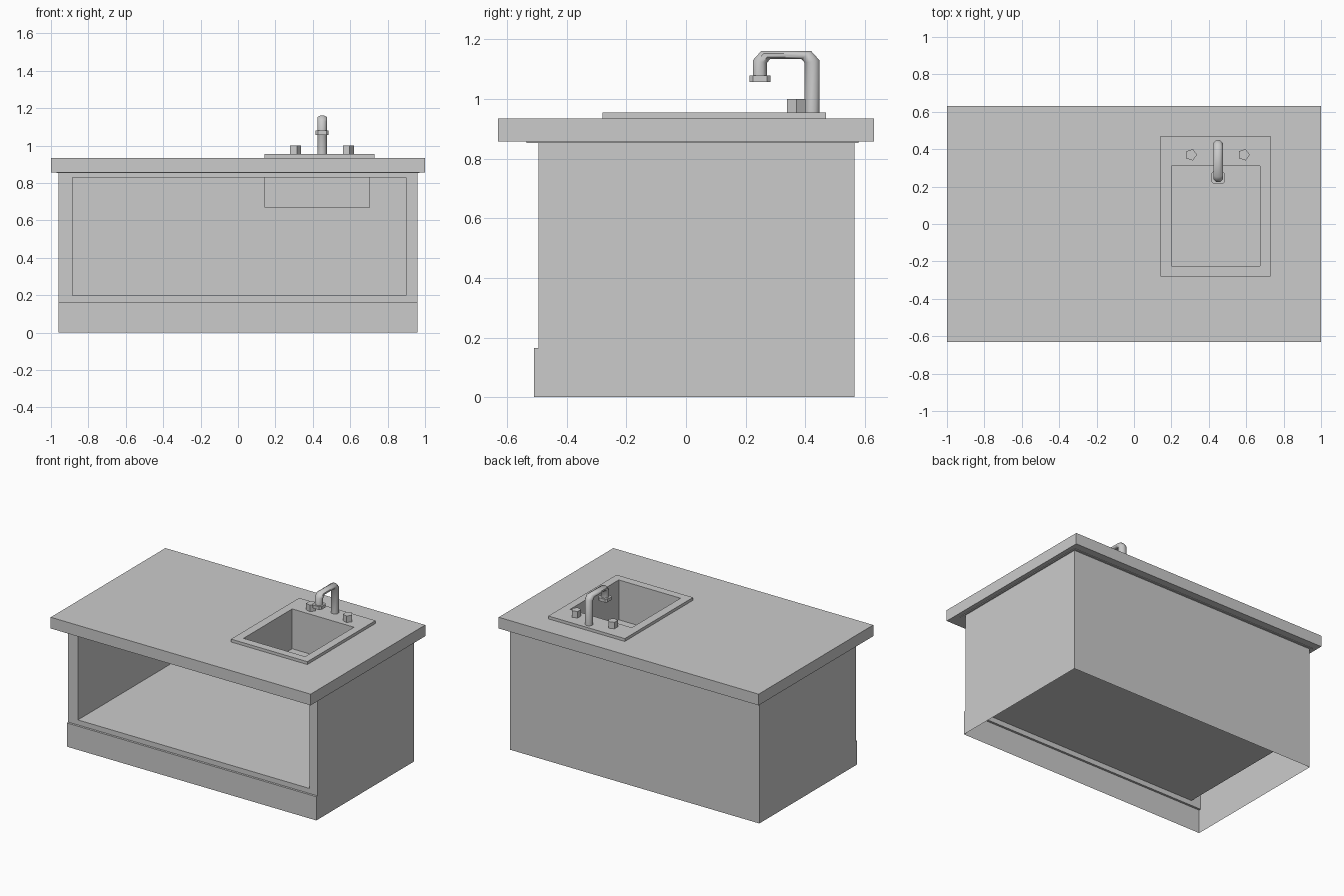
import bpy, bmesh, math
from mathutils import Vector

if "Cube" in bpy.data.objects:
    bpy.data.objects.remove(bpy.data.objects["Cube"])


def make(name, verts, faces, smooth=False):
    me = bpy.data.meshes.new(name)
    me.from_pydata(verts, [], faces)
    bm = bmesh.new()
    bm.from_mesh(me)
    bmesh.ops.recalc_face_normals(bm, faces=bm.faces)
    bm.to_mesh(me)
    bm.free()
    ob = bpy.data.objects.new(name, me)
    bpy.context.collection.objects.link(ob)
    if smooth:
        bpy.ops.object.select_all(action='DESELECT')
        ob.select_set(True)
        bpy.context.view_layer.objects.active = ob
        bpy.ops.object.shade_smooth_by_angle(angle=math.radians(50))
    return ob


def rect(r, z):
    x0, x1, y0, y1 = r
    return [(x0, y0, z), (x1, y0, z), (x1, y1, z), (x0, y1, z)]


def prism(name, ring, z0, z1):
    """Closed prism over a list of (x, y) points."""
    n = len(ring)
    verts = [(x, y, z) for z in (z0, z1) for x, y in ring]
    faces = [(i, (i + 1) % n, n + (i + 1) % n, n + i) for i in range(n)]
    return make(name, verts, faces + [tuple(range(n)), tuple(range(n, 2 * n))])


def frame(name, outer, hole, z0, z1):
    """Flat slab with a rectangular hole."""
    v = rect(outer, z0) + rect(hole, z0) + rect(hole, z1) + rect(outer, z1)
    faces = []
    for k in range(4):
        a, b = k * 4, (k + 1) % 4 * 4
        faces += [(a + i, a + (i + 1) % 4, b + (i + 1) % 4, b + i) for i in range(4)]
    return make(name, v, faces)


def polygon(cx, cy, r, n, start=0.0):
    return [(cx + r * math.cos(start + math.tau * i / n),
             cy + r * math.sin(start + math.tau * i / n)) for i in range(n)]


def chamfered(x0, x1, y0, y1, c):
    return [(x0 + c, y0), (x1 - c, y0), (x1, y0 + c), (x1, y1 - c),
            (x1 - c, y1), (x0 + c, y1), (x0, y1 - c), (x0, y0 + c)]


BOWL = (0.20, 0.675, -0.225, 0.31)
SHELL = (0.142, 0.705, -0.27, 0.34)

# Worktop, thin plate below it
frame("worktop", (-1, 1, -0.63, 0.63), SHELL, 0.857, 0.935)
frame("worktop_support", (-0.97, 0.97, -0.535, 0.578), SHELL, 0.853, 0.857)

# Cabinet outer walls with stepped plinth, open underneath
W = 0.96
side = [(-0.51, 0), (0.565, 0), (0.565, 0.855), (-0.495, 0.855), (-0.495, 0.165), (-0.51, 0.165)]
verts = [(x, y, z) for x in (-W, W) for y, z in side]
make("cabinet_walls", verts, [(0, 1, 2, 3, 4, 5), (6, 7, 8, 9, 10, 11),
                              (1, 2, 8, 7), (4, 5, 11, 10), (5, 0, 6, 11)])

# Front frame and recessed compartment
xa, xb, za, zb, yf, yb = -0.885, 0.898, 0.20, 0.83, -0.495, 0.545
verts = [(-W, yf, 0.165), (W, yf, 0.165), (W, yf, 0.855), (-W, yf, 0.855)]
for y in (yf, yb):
    verts += [(xa, y, za), (xb, y, za), (xb, y, zb), (xa, y, zb)]
verts += rect(SHELL, zb)
faces = [(i, (i + 1) % 4, 4 + (i + 1) % 4, 4 + i) for i in range(4)]
faces += [(4, 5, 9, 8), (5, 6, 10, 9), (7, 4, 8, 11), (8, 9, 10, 11)]
faces += [(7, 6, 13, 12), (6, 10, 14, 13), (10, 11, 15, 14), (11, 7, 12, 15)]
make("cabinet_compartment", verts, faces)

# Sink
frame("sink_rim", (0.142, 0.73, -0.28, 0.47), BOWL, 0.935, 0.955)
frame("sink_walls", SHELL, BOWL, 0.67, 0.935)
prism("sink_bottom", [p[:2] for p in rect(SHELL, 0)], 0.668, 0.678)
prism("drain", chamfered(0.39, 0.482, 0.0, 0.087, 0.008), 0.678, 0.682)

# Five-sided taps
for label, x in (("left", 0.305), ("right", 0.587)):
    prism(label + "_tap", polygon(x, 0.37, 0.032, 5), 0.95, 1.0)

# Faucet: octagonal rings between inner and outer (y, z) points
path = [((0.398, 0.95), (0.448, 0.95)), ((0.398, 1.122), (0.448, 1.13)),
        ((0.388, 1.134), (0.42, 1.161)), ((0.282, 1.134), (0.252, 1.161)),
        ((0.272, 1.122), (0.224, 1.13)), ((0.272, 1.07), (0.224, 1.07))]
N = 8
verts = []
for a, b in path:
    a, b = Vector((0.45, *a)), Vector((0.45, *b))
    for i in range(N):
        t = math.tau * (i + 0.5) / N
        k = 1 / math.cos(math.pi / N)
        verts.append((a + b) / 2 + k * math.sin(t) * (b - a) / 2
                     + Vector((0.025 * k * math.cos(t), 0, 0)))
faces = [(r * N + i, r * N + (i + 1) % N, (r + 1) * N + (i + 1) % N, (r + 1) * N + i)
         for r in range(len(path) - 1) for i in range(N)]
faces += [tuple(range(N)), tuple(range(len(verts) - N, len(verts)))]
make("faucet", verts, faces, smooth=True)
prism("faucet_nozzle", chamfered(0.415, 0.485, 0.213, 0.283, 0.012), 1.058, 1.08)
